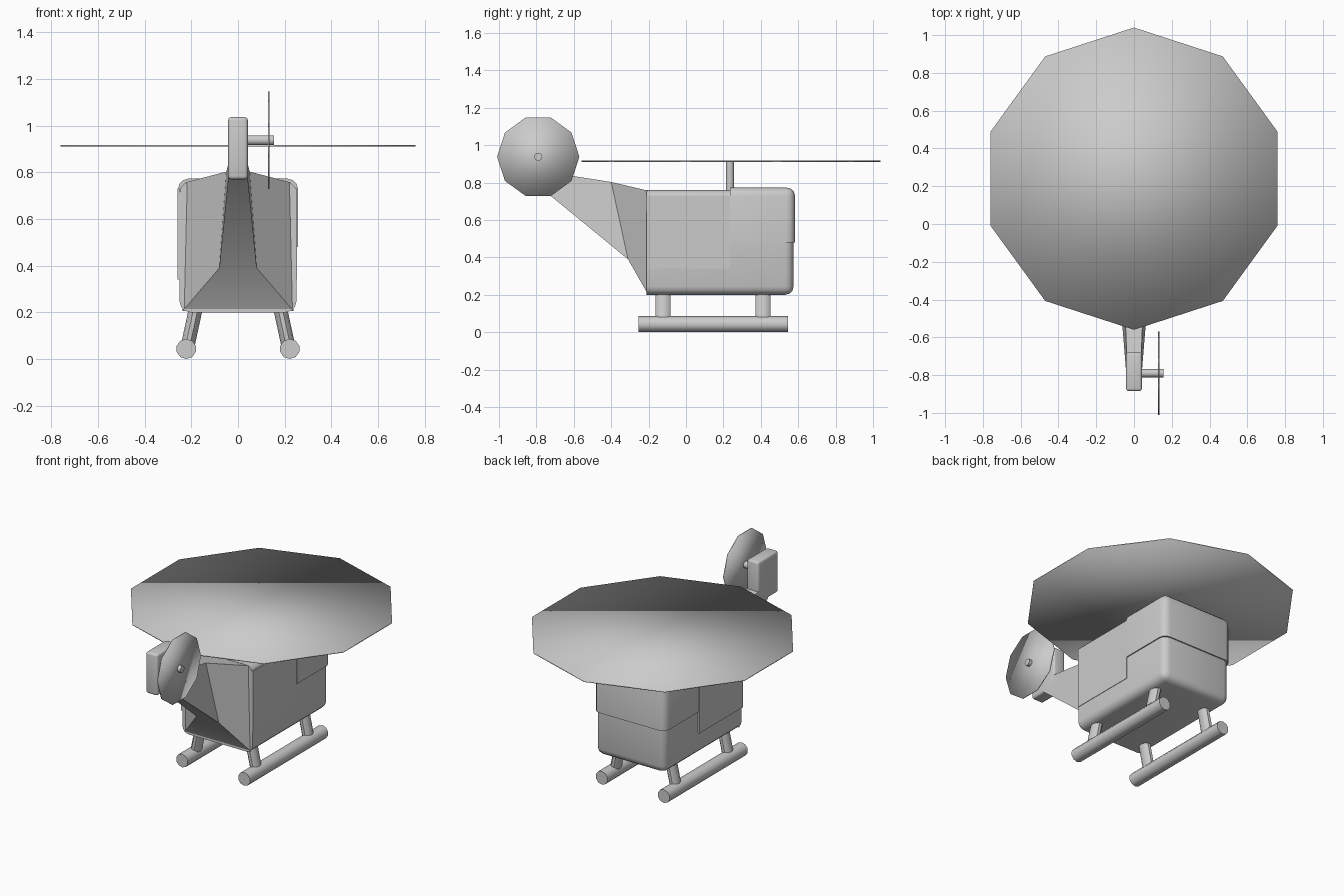
import bpy, bmesh, math
from mathutils import Vector, Matrix

cube = bpy.data.objects.get("Cube")
if cube:
    bpy.data.objects.remove(cube, do_unlink=True)

grey = bpy.data.materials.new("plain grey")
grey.use_nodes = True
colour = (0.6, 0.6, 0.6, 1)
grey.diffuse_color = colour
grey.node_tree.nodes["Principled BSDF"].inputs["Base Color"].default_value = colour


def finish(name, bm, angle=40):
    """Turn a bmesh into a smooth-shaded object, sharp above the angle."""
    bmesh.ops.recalc_face_normals(bm, faces=bm.faces[:])
    mesh = bpy.data.meshes.new(name)
    bm.to_mesh(mesh)
    bm.free()
    mesh.materials.append(grey)
    mesh.shade_smooth()
    if angle:
        mesh.set_sharp_from_angle(angle=math.radians(angle))
    obj = bpy.data.objects.new(name, mesh)
    bpy.context.collection.objects.link(obj)
    return obj


def box(name, low, high, bevel=0, keep=None):
    """Box between two corners; edges passing the keep rule are rounded."""
    low, high = Vector(low), Vector(high)
    bm = bmesh.new()
    bmesh.ops.create_cube(bm, size=1)
    for v in bm.verts:
        v.co = (low + high) / 2 + v.co * (high - low)
    if bevel:
        edges = [e for e in bm.edges if keep is None or keep(e)]
        bmesh.ops.bevel(bm, geom=edges, offset=bevel, segments=3,
                        profile=0.5, affect='EDGES', clamp_overlap=True)
    return finish(name, bm)


def rod(name, start, end, radius, sides, flat=1, spin=0, angle=40):
    """Cylinder between two points; flat narrows it along its local x."""
    start, end = Vector(start), Vector(end)
    axis = end - start
    bm = bmesh.new()
    bmesh.ops.create_cone(bm, cap_ends=True, segments=sides, radius1=radius,
                          radius2=radius, depth=axis.length)
    turn = Vector((0, 0, 1)).rotation_difference(axis).to_matrix().to_4x4()
    bm.transform(Matrix.Translation((start + end) / 2) @ turn
                 @ Matrix.Diagonal((flat, 1, 1, 1))
                 @ Matrix.Rotation(math.radians(spin), 4, 'Z'))
    return finish(name, bm, angle)


def not_at_rear(edge):
    return any(v.co.y > 0 for v in edge.verts)


# Cabin and the slightly larger glazed shell around its upper nose
box("cabin", (-0.25, -0.21, 0.2), (0.25, 0.575, 0.76), 0.045, not_at_rear)
box("windscreen", (-0.257, 0.235, 0.48), (0.257, 0.583, 0.773), 0.045,
    lambda e: not_at_rear(e) and any(v.co.y > 0.5 for v in e.verts)
    and any(v.co.z > 0.7 for v in e.verts)
    or all(v.co.z > 0.7 for v in e.verts) and e.calc_length() < 0.4
    or all(v.co.y > 0.5 for v in e.verts) and abs(e.verts[0].co.x - e.verts[1].co.x) < 0.1)

# Sliding doors
box("left_door", (0.245, -0.21, 0.34), (0.253, 0.235, 0.73))
box("right_door", (-0.26, -0.21, 0.34), (-0.251, 0.235, 0.73))

# Tail boom: rings of bottom (half width, y, z) and top (half width, y, z)
rings = [((0.238, -0.205, 0.205), (0.225, -0.205, 0.757)),
         ((0.08, -0.31, 0.39), (0.05, -0.4, 0.803)),
         ((0.042, -0.78, 0.775), (0.038, -0.7, 0.85))]
bm = bmesh.new()
loops = []
for (bw, by, bz), (tw, ty, tz) in rings:
    loops.append([bm.verts.new(p) for p in
                  ((-bw, by, bz), (bw, by, bz), (tw, ty, tz), (-tw, ty, tz))])
for a, b in zip(loops, loops[1:]):
    for i in range(4):
        j = (i + 1) % 4
        bm.faces.new((a[i], a[j], b[j], b[i]))
bm.faces.new(loops[0])
bm.faces.new(loops[-1])
finish("tail_boom", bm)

# Tail fin
box("tail_fin", (-0.042, -0.885, 0.77), (0.042, -0.68, 1.037), 0.014)

# Main rotor: mast and spinning disc
rod("rotor_mast", (0, 0.235, 0.74), (0, 0.235, 0.914), 0.022, 10)
rod("main_rotor", (0, 0.24, 0.911), (0, 0.24, 0.917), 0.8, 10, angle=0)

# Tail rotor: shaft and spinning disc
rod("tail_shaft", (0.03, -0.79, 0.938), (0.155, -0.79, 0.938), 0.022, 10)
rod("tail_rotor", (0.128, -0.79, 0.938), (0.134, -0.79, 0.938), 0.22, 10, angle=0)

# Landing skids with two struts each
for side, label in ((1, "left"), (-1, "right")):
    rod(label + "_skid", (side * 0.222, -0.255, 0.043), (side * 0.222, 0.545, 0.043),
        0.043, 10)
    for y, place in ((-0.122, "tail"), (0.412, "nose")):
        rod(f"{label}_{place}_strut", (side * 0.217, y, 0.05), (side * 0.178, y, 0.23),
            0.042, 10, flat=0.7, spin=18)
